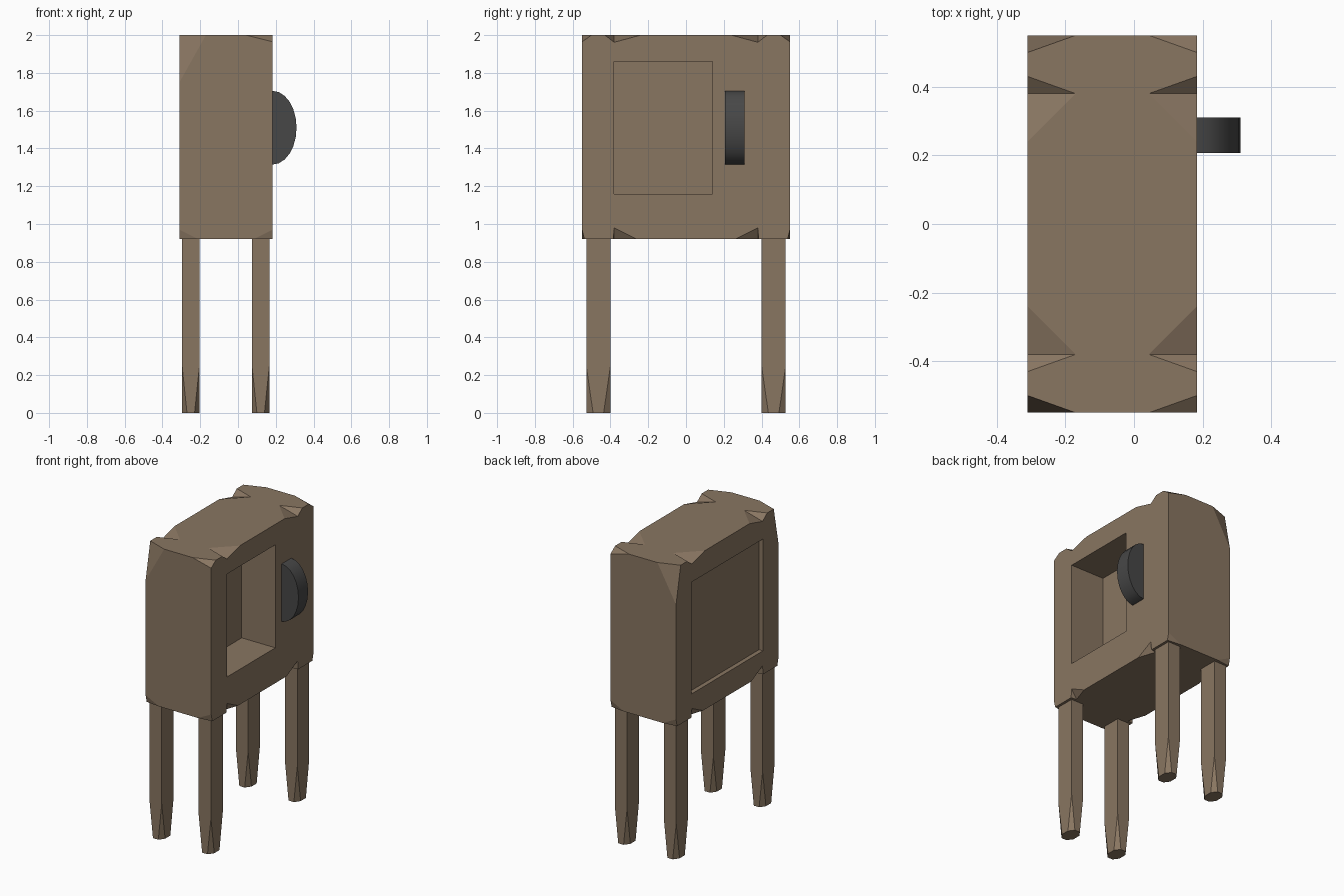
import bpy, bmesh, math
from mathutils import Vector

if "Cube" in bpy.data.objects:
    bpy.data.objects.remove(bpy.data.objects["Cube"])


def material(name, rgb):
    m = bpy.data.materials.new(name)
    m.diffuse_color = (*rgb, 1)
    m.use_nodes = True
    m.node_tree.nodes["Principled BSDF"].inputs["Base Color"].default_value = m.diffuse_color
    return m


WOOD = material("brown_wood", (0.25, 0.18, 0.12))
DARK = material("dark_grey", (0.063, 0.063, 0.063))


def finish(name, bm, mat):
    bmesh.ops.recalc_face_normals(bm, faces=bm.faces)
    me = bpy.data.meshes.new(name)
    bm.to_mesh(me)
    bm.free()
    me.materials.append(mat)
    ob = bpy.data.objects.new(name, me)
    bpy.context.collection.objects.link(ob)
    return ob


def add_box(bm, lo, hi):
    lo, hi = Vector(lo), Vector(hi)
    vs = bmesh.ops.create_cube(bm, size=1)["verts"]
    for v in vs:
        v.co = (lo + hi) / 2 + v.co * (hi - lo)


def add_tetra(bm, pts, pivot, scale=1.5):
    # enlarged about a point on the cutting planes, so the cut stays exact
    vs = [bm.verts.new(pivot + (Vector(p) - pivot) * scale) for p in pts]
    for skip in range(4):
        bm.faces.new([v for i, v in enumerate(vs) if i != skip])


def add_corner(bm, corner, d):
    # chip off one box corner; d holds the signed reach along each edge
    o = Vector(corner)
    abc = [o + Vector([d[i] if j == i else 0 for j in range(3)]) for i in range(3)]
    add_tetra(bm, [o] + abc, sum(abc, Vector()) / 3)


def add_notch(bm, xe, xi, z, depth, y0, y1, y2):
    # V-shaped nick in a long edge, deepest at y1
    low, inner = Vector((xe, y1, z + depth)), Vector((xi, y1, z))
    add_tetra(bm, [low, inner, (xe, y0, z), (xe, y2, z)], (low + inner) / 2)


def carve(ob, bm):
    cutter = finish(ob.name + "_cutter", bm, WOOD)
    cutter.hide_render = True
    mod = ob.modifiers.new("carve", "BOOLEAN")
    mod.operation, mod.solver, mod.object = "DIFFERENCE", "EXACT", cutter
    bpy.context.view_layer.objects.active = ob
    bpy.ops.object.modifier_apply(modifier=mod.name)
    bpy.data.objects.remove(cutter)


# cabinet body
X0, X1, Y, Z0, Z1 = -0.31, 0.183, 0.55, 0.92, 2.0
bm = bmesh.new()
add_box(bm, (X0, -Y, Z0), (X1, Y, Z1))
body = finish("cabinet_body", bm, WOOD)

cut = bmesh.new()
for s in (-1, 1):
    for xe, d, drop in ((X0, 1, 0.25), (X1, -1, 0.035)):
        # chipped corners and nicked edges
        add_corner(cut, (xe, s * Y, Z1), (d * 0.14, -s * 0.05, -drop))
        add_corner(cut, (xe, s * Y, Z0), (d * 0.10, -s * 0.012, 0.05))
        add_notch(cut, xe, xe + d * 0.14, Z1, -0.038, s * 0.43, s * 0.38, s * 0.24)
        add_notch(cut, xe, xe + d * 0.04, Z0, 0.06, s * 0.385, s * 0.38, s * 0.26)
# deep opening on one face, shallow panel on the opposite face
add_box(cut, (-0.07, -0.38, 1.16), (X1 + 0.1, 0.14, 1.86))
add_box(cut, (X0 - 0.1, -0.385, 1.08), (X0 + 0.03, 0.385, 1.84))
carve(body, cut)

# legs with tapered feet
HX, HY = 0.046, 0.064
for xname, cx in (("left", -0.25), ("right", 0.12)):
    for yname, cy in (("front", -0.464), ("back", 0.464)):
        bm = bmesh.new()
        add_box(bm, (cx - HX, cy - HY, 0), (cx + HX, cy + HY, 0.94))
        leg = finish(f"{yname}_{xname}_leg", bm, WOOD)
        cut = bmesh.new()
        for sx in (-1, 1):
            for sy in (-1, 1):
                add_corner(cut, (cx + sx * HX, cy + sy * HY, 0),
                           (-sx * 0.026, -sy * 0.036, 0.25))
        carve(leg, cut)

# oval dial set half into the face
bm = bmesh.new()
rings = []
for y in (0.207, 0.31):
    rings.append([bm.verts.new((X1 + 0.127 * math.cos(a), y, 1.51 + 0.195 * math.sin(a)))
                  for a in (math.radians(-90 + i * 15) for i in range(13))])
for ring in rings:
    bm.faces.new(ring)
for i in range(13):
    j = (i + 1) % 13
    bm.faces.new((rings[0][i], rings[0][j], rings[1][j], rings[1][i]))
dial = finish("dial", bm, DARK)
dial.select_set(True)
bpy.context.view_layer.objects.active = dial
bpy.ops.object.shade_smooth_by_angle(angle=math.radians(35))
